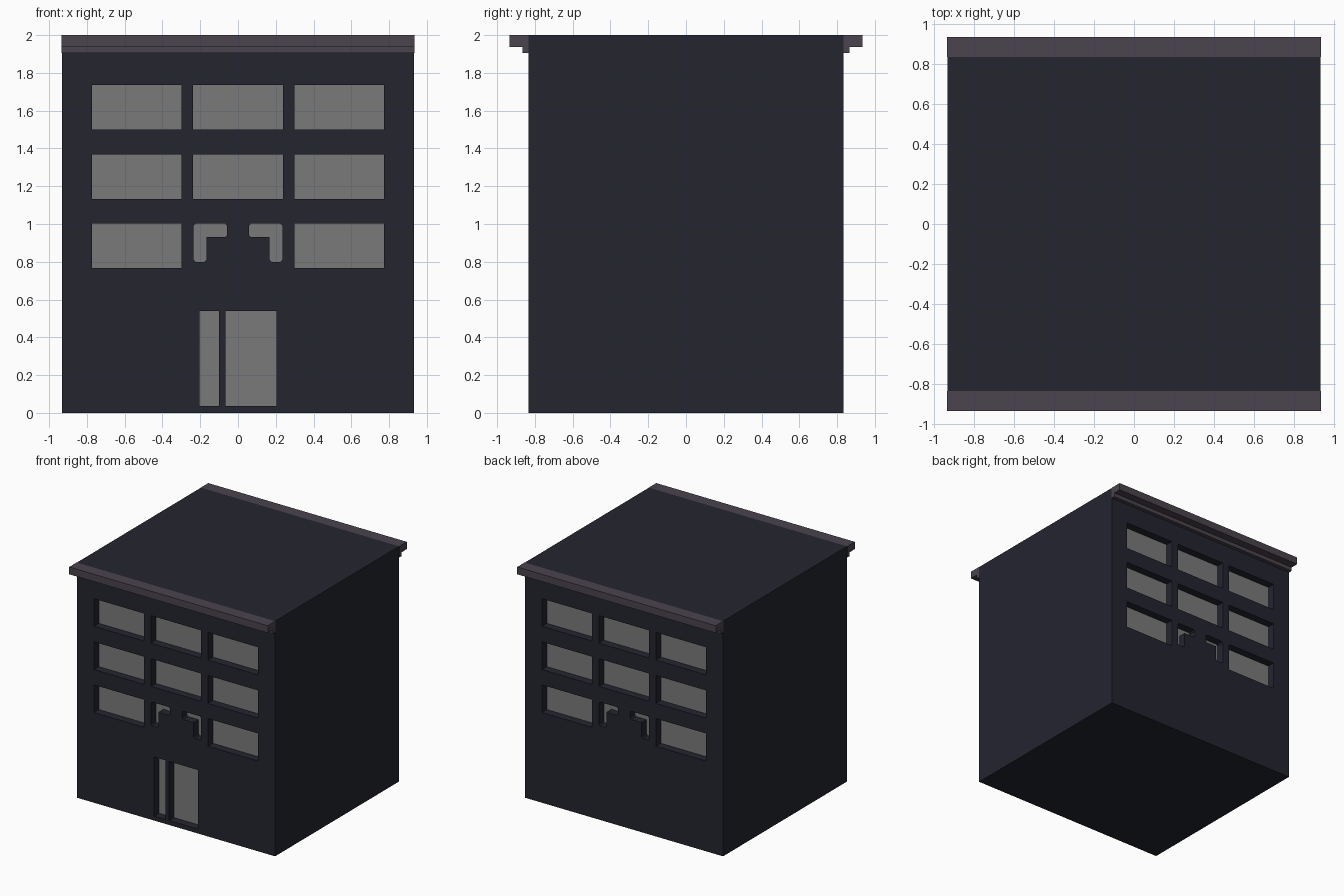
import bpy, bmesh

if "Cube" in bpy.data.objects:
    bpy.data.objects.remove(bpy.data.objects["Cube"])

W, D, H = 0.932, 0.833, 2.0      # half width, half depth, height
RECESS = 0.067


def material(name, color):
    m = bpy.data.materials.new(name)
    m.diffuse_color = (*color, 1)
    m.use_nodes = True
    m.node_tree.nodes["Principled BSDF"].inputs["Base Color"].default_value = m.diffuse_color
    return m


wall_mat = material("dark wall", (0.017, 0.018, 0.028))
trim_mat = material("cornice mauve", (0.070, 0.056, 0.074))
glass_mat = material("grey glass", (0.195, 0.195, 0.195))


def add_prism(bm, points, offset, axis_vec):
    """Extrude a closed polygon along a vector into a solid."""
    a = [bm.verts.new(p) for p in points]
    b = [bm.verts.new([c + d for c, d in zip(p, axis_vec)]) for p in points]
    bm.faces.new(a)
    bm.faces.new(b[::-1])
    n = len(a)
    for i in range(n):
        j = (i + 1) % n
        bm.faces.new((a[i], b[i], b[j], a[j]))


def make_object(name, bm, mats):
    bmesh.ops.recalc_face_normals(bm, faces=bm.faces)
    me = bpy.data.meshes.new(name)
    bm.to_mesh(me)
    bm.free()
    for m in mats:
        me.materials.append(m)
    ob = bpy.data.objects.new(name, me)
    bpy.context.collection.objects.link(ob)
    return ob


def rect(x0, x1, z0, z1):
    return [(x0, z0), (x1, z0), (x1, z1), (x0, z1)]


# Openings shared by front and back
openings = []
columns = [(-0.772, -0.30), (-0.237, 0.237), (0.30, 0.772)]
rows = [(1.50, 1.735), (1.132, 1.368), (0.767, 1.002)]
for r, (z0, z1) in enumerate(rows):
    for c, (x0, x1) in enumerate(columns):
        if (r, c) != (2, 1):
            openings.append(rect(x0, x1, z0, z1))

# Pair of corner-shaped openings in the lower middle bay
corner = [(0.177, 0.80), (0.225, 0.80), (0.236, 0.81), (0.236, 0.99), (0.225, 1.002),
          (0.068, 1.002), (0.057, 0.99), (0.057, 0.942), (0.068, 0.932),
          (0.166, 0.932), (0.166, 0.81)]
openings += [corner, [(-x, z) for x, z in corner]]

# Door panels, front only
door = [rect(-0.205, -0.10, 0.037, 0.54), rect(-0.067, 0.205, 0.037, 0.54)]

# Cutter solids
bm = bmesh.new()
for side, shapes in ((-1, openings + door), (1, openings)):
    for s in shapes:
        y0 = side * (D - RECESS)
        add_prism(bm, [(x, y0, z) for x, z in s], 0, (0, side * 0.2, 0))
cutter = make_object("opening_cutter", bm, [wall_mat])
cutter.hide_render = True

# Building block with recesses
bm = bmesh.new()
add_prism(bm, [(-W, -D, 0), (W, -D, 0), (W, D, 0), (-W, D, 0)], 0, (0, 0, H))
building = make_object("building_walls", bm, [wall_mat, glass_mat])
mod = building.modifiers.new("openings", 'BOOLEAN')
mod.operation = 'DIFFERENCE'
mod.solver = 'EXACT'
mod.object = cutter
dg = bpy.context.evaluated_depsgraph_get()
result = bpy.data.meshes.new_from_object(building.evaluated_get(dg))
building.modifiers.clear()
building.data = result
bpy.data.objects.remove(cutter)

# Recessed faces that look forward or back are glass
result.materials.clear()
result.materials.append(wall_mat)
result.materials.append(glass_mat)
for p in result.polygons:
    glass = abs(p.normal.y) > 0.9 and abs(p.center.y) < D - 0.03
    p.material_index = 1 if glass else 0

# Stepped cornices along front and back
profile = [(D, 1.905), (0.866, 1.905), (0.866, 1.938), (0.934, 1.938), (0.934, H), (D, H)]
for name, side in (("front_cornice", -1), ("back_cornice", 1)):
    bm = bmesh.new()
    add_prism(bm, [(-0.934, side * y, z) for y, z in profile], 0, (1.868, 0, 0))
    make_object(name, bm, [trim_mat])
